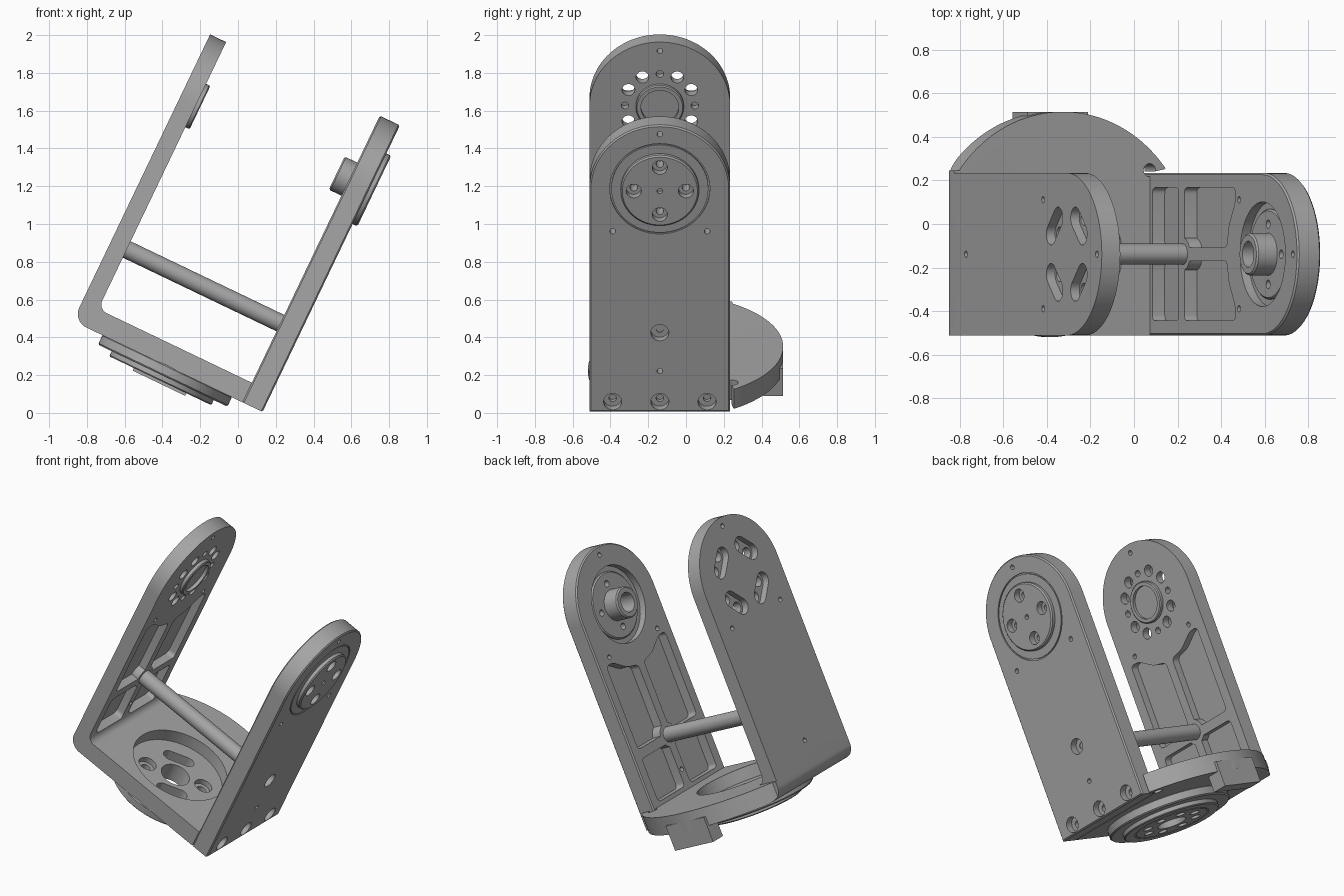
import bpy, bmesh
from math import sin, cos, pi, radians, hypot
from mathutils import Matrix, Vector

if "Cube" in bpy.data.objects:
    bpy.data.objects.remove(bpy.data.objects["Cube"])

grey = bpy.data.materials.new("machined_grey")
grey.use_nodes = True
COLOUR = (0.38, 0.38, 0.38, 1)
grey.diffuse_color = COLOUR
grey.node_tree.nodes["Principled BSDF"].inputs["Base Color"].default_value = COLOUR

# The bracket is built upright, then tilted into place
PLACE = Matrix.Translation((0.13, -0.1385, 0.005)) @ Matrix.Rotation(radians(25.6), 4, 'Y')
HALF = 0.3725      # half width of the arms
HUB = 1.31         # height of the hub axis
MID = -0.56        # centre of the round base
BAR = 0.465        # height of the cross bar


def prism(name, pts, axis, lo, hi, bevel=0):
    """Extrude a 2D outline along an axis."""
    to3d = {'x': lambda p, h: (h, p[0], p[1]),
            'y': lambda p, h: (p[0], h, p[1]),
            'z': lambda p, h: (p[0], p[1], h)}[axis]
    bm = bmesh.new()
    bottom = [bm.verts.new(to3d(p, lo)) for p in pts]
    top = [bm.verts.new(to3d(p, hi)) for p in pts]
    caps = [bm.faces.new(bottom[::-1]), bm.faces.new(top)]
    rim = [e for f in caps for e in f.edges]
    n = len(pts)
    for i in range(n):
        j = (i + 1) % n
        bm.faces.new((bottom[i], bottom[j], top[j], top[i]))
    bmesh.ops.recalc_face_normals(bm, faces=bm.faces)
    if bevel:
        bmesh.ops.bevel(bm, geom=rim, offset=bevel, segments=1, affect='EDGES')
    mesh = bpy.data.meshes.new(name)
    bm.to_mesh(mesh)
    bm.free()
    ob = bpy.data.objects.new(name, mesh)
    bpy.context.scene.collection.objects.link(ob)
    return ob


def arc(u, v, r, start, end, n):
    return [(u + r * cos(radians(start + (end - start) * i / n)),
             v + r * sin(radians(start + (end - start) * i / n))) for i in range(n + 1)]


def disc(u, v, r, axis, lo, hi, n=40, name="cutter", bevel=0):
    return prism(name, arc(u, v, r, 0, 360, n)[:-1], axis, lo, hi, bevel)


def rounded(corners, radius):
    """Round each corner of a polygon with a quadratic curve."""
    out = []
    for i, c in enumerate(corners):
        c = Vector(c)
        a, b = Vector(corners[i - 1]), Vector(corners[(i + 1) % len(corners)])
        s = c + (a - c).normalized() * radius
        e = c + (b - c).normalized() * radius
        for k in range(6):
            t = k / 5
            out.append(tuple(s * (1 - t) ** 2 + c * 2 * t * (1 - t) + e * t * t))
    return out


def slot(p, q, r):
    """Stadium outline between two points."""
    d = Vector(q) - Vector(p)
    n = Vector((-d.y, d.x)).normalized() * r
    d = d.normalized() * r
    pts = []
    for c, s in ((Vector(p), -1), (Vector(q), 1)):
        pts += [tuple(c + s * (d * sin(pi * k / 10) + n * cos(pi * k / 10))) for k in range(11)]
    return pts


def polar(u, v, r, deg):
    return (u + r * cos(radians(deg)), v + r * sin(radians(deg)))


def combine(ob, tools, mode='DIFFERENCE'):
    """Apply booleans and drop the helper objects."""
    for t in tools:
        m = ob.modifiers.new("cut", 'BOOLEAN')
        m.object, m.operation, m.solver = t, mode, 'EXACT'
    bpy.context.view_layer.update()
    mesh = bpy.data.meshes.new_from_object(ob.evaluated_get(bpy.context.evaluated_depsgraph_get()))
    ob.modifiers.clear()
    ob.data = mesh
    for t in tools:
        bpy.data.objects.remove(t)


def arm_outline(z0):
    return [(-HALF, z0), (HALF, z0)] + arc(0, HUB, HALF, 0, 180, 48)


def pockets(lo, hi):
    """Four weight-saving pockets, mirrored across the arm."""
    lower = [(.03, .14), (.305, .14), (.305, .42), (.03, .42)]
    upper = [(.03, .48), (.305, .48), (.305, 1.02), (.24, 1.02), (.13, .95), (.03, .93)]
    return [prism("cutter", rounded([(s * y, z) for y, z in shape], .03), 'x', lo, hi)
            for shape in (lower, upper) for s in (1, -1)]


def pin_holes(lo, hi):
    spots = [(0, HUB + .32), (.25, 1.06), (-.25, 1.06), (0, .24)]
    return [disc(y, z, .015, 'x', lo, hi, 16) for y, z in spots]


# Bracket: left arm and floor as one bent profile, clipped to the outlines
bend = ([(0, 0), (0, .115)] + arc(-.97, .165, .05, 270, 180, 8) + [(-1.02, 1.8), (-1.114, 1.8)]
        + arc(-1.034, .08, .08, 180, 270, 10))
bracket = prism("bracket", bend, 'y', -HALF - .1, .8)
floor_shape = ([(-1.3, -HALF), (-.118, -HALF), (-.118, .375), (-.045, .389)]
               + arc(MID, 0, .653, 37, 144, 64) + [(-1.3, .378)])
clip = prism("cutter", floor_shape, 'z', -.1, .115)
combine(clip, [prism("cutter", arm_outline(.05), 'x', -1.4, -.118)], 'UNION')
combine(bracket, [clip], 'INTERSECT')

cuts = pockets(-1.07, -.9) + pin_holes(-1.2, -.9)
cuts.append(disc(-.12, .385, .03, 'z', -.1, .2))
for q in range(4):
    ends = [polar(0, HUB, .19, q * 90 + d) for d in (29, 61)]
    cuts.append(prism("cutter", slot(*ends, .05), 'x', -1.2, -1.07))
    cuts += [disc(y, z, .034, 'x', -1.2, -.9, 24) for y, z in ends]
    cuts.append(disc(*polar(0, HUB, .185, q * 90), .02, 'x', -1.06, -.9, 16))


# Holes shared by the floor and the flange beneath it
def floor_holes():
    tools = [disc(MID, 0, .3, 'z', .035, .3, 64), disc(MID, 0, .09, 'z', -.3, .3)]
    for turn in (0, 180):
        a, b = [polar(MID, 0, .17, turn + d) for d in (100, 140)]
        tools.append(prism("cutter", slot(a, b, .04), 'z', -.03, .3))
        spot = polar(MID, 0, .18, turn + 29)
        tools += [disc(*spot, .055, 'z', .0, .3, 24), disc(*spot, .03, 'z', -.045, .3, 24)]
    return tools


combine(bracket, cuts + floor_holes())

# Round flange under the floor
flange = disc(MID, 0, .38, 'z', -.055, .005, 72, "base_flange", .008)
combine(flange, [disc(MID, 0, .3, 'z', -.085, -.02, 64, bevel=.006)], 'UNION')
ring = [disc(*polar(MID, 0, .16, 22.5 + k * 45), .03, 'z', -.2, -.05, 20) for k in range(8)]
groove = disc(MID, 0, .235, 'z', -.2, -.077, 64)
combine(groove, [disc(MID, 0, .225, 'z', -.3, 0, 64)])
combine(flange, floor_holes() + ring + [groove])

# Stop block under the rear edge of the floor
stop_block = prism("stop_block", [(-.715, .55), (-.407, .55), (-.407, .652), (-.715, .652)],
                   'z', -.1, .06)

# Right arm plate
arm = prism("right_arm", arm_outline(0), 'x', -.118, 0, .008)
cuts = pockets(-.055, -.3) + pin_holes(-.3, .1)
cuts += [disc(0, HUB, .24, 'x', -.3, -.075, 64), disc(0, HUB, .2, 'x', -.3, .1, 64)]
groove = disc(0, HUB, .265, 'x', -.01, .1, 64)
combine(groove, [disc(0, HUB, .257, 'x', -.1, .2, 64)])
cuts.append(groove)
for y, z in [(-.25, .06), (0, .06), (.25, .06), (0, BAR)]:
    cuts += [disc(y, z, .048, 'x', -.045, .1, 24), disc(y, z, .02, 'x', -.07, .1, 16)]
combine(arm, cuts)

# Drive hub through the right arm
hub = disc(0, HUB, .207, 'x', -.09, .028, 64, "drive_hub", .008)
combine(hub, [disc(0, HUB, .097, 'x', -.192, -.05, 48, bevel=.008)], 'UNION')
cuts = [disc(0, HUB, .06, 'x', -.3, -.06), disc(0, HUB, .015, 'x', .0, .1, 16)]
for k in range(4):
    spot = polar(0, HUB, .138, k * 90)
    cuts += [disc(*spot, .04, 'x', -.015, .1, 24), disc(*spot, .02, 'x', -.3, .1, 16)]
combine(hub, cuts)

# Bearing ring on the left arm
bearing = disc(0, HUB, .127, 'x', -1.03, -.995, 56, "bearing_ring", .006)
combine(bearing, [disc(0, HUB, .1, 'x', -1.015, -.9, 48)])

# Cross bar with a boss at each end
bar = disc(0, BAR, .048, 'x', -1.06, -.06, 32, "cross_bar")
left_boss = disc(0, BAR, .075, 'x', -1.075, -1.02, 32, "left_bar_boss")
right_boss = disc(0, BAR, .075, 'x', -.118, -.05, 32, "right_bar_boss")

# Shade and tilt every part
bpy.ops.object.select_all(action='DESELECT')
parts = [bracket, flange, stop_block, arm, hub, bearing, bar, left_boss, right_boss]
for ob in parts:
    ob.data.materials.clear()
    ob.data.materials.append(grey)
    ob.matrix_world = PLACE
    ob.select_set(True)
bpy.context.view_layer.objects.active = bracket
bpy.ops.object.shade_smooth_by_angle(angle=radians(25))
